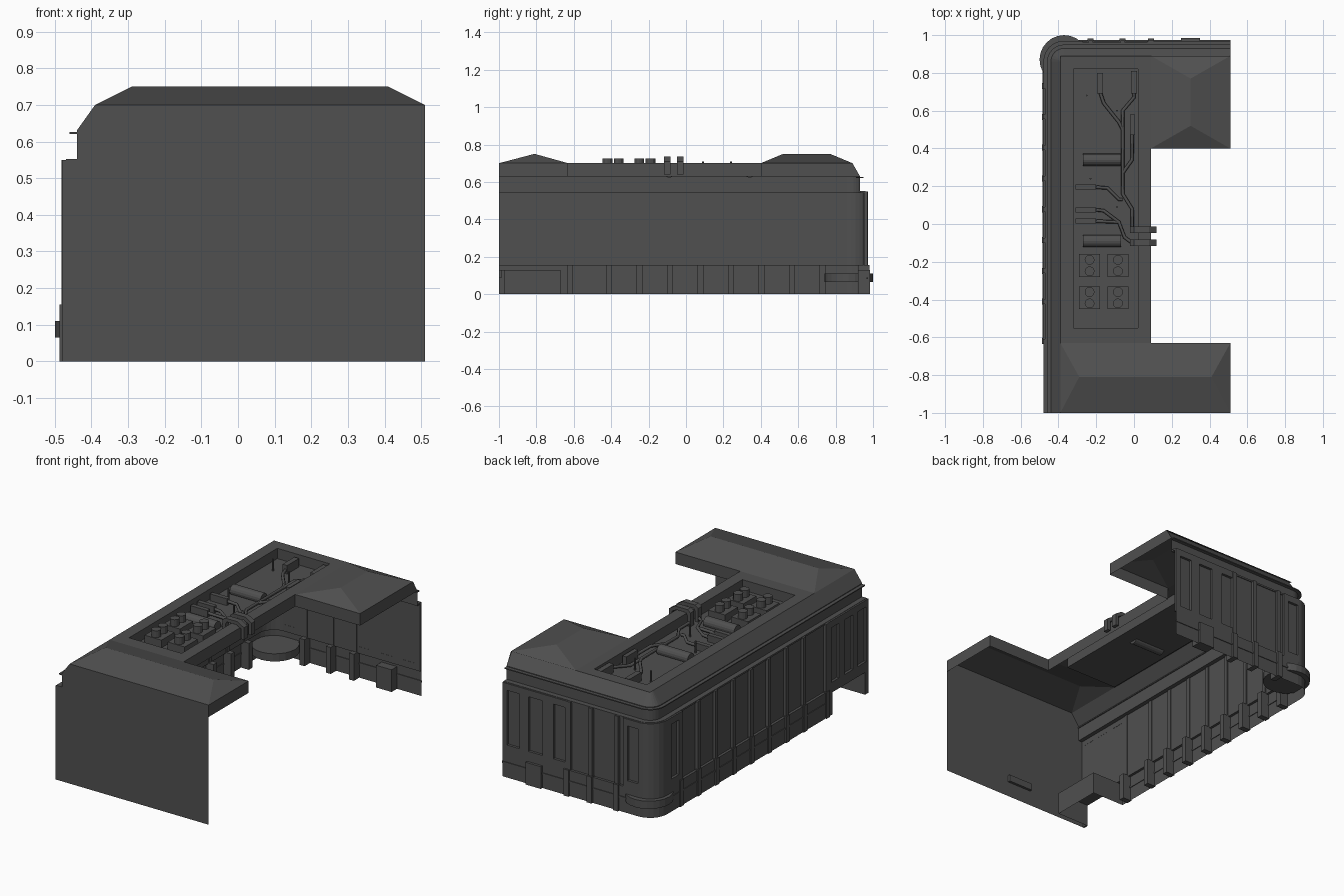
import bpy, bmesh, math
from mathutils import Vector

if "Cube" in bpy.data.objects:
    bpy.data.objects.remove(bpy.data.objects["Cube"])

grey = bpy.data.materials.new("dark_grey")
grey.use_nodes = True
GREY = (0.08, 0.08, 0.08, 1)
grey.diffuse_color = GREY
grey.node_tree.nodes["Principled BSDF"].inputs["Base Color"].default_value = GREY


def finish(name, bm, fix=True):
    if fix:
        bmesh.ops.recalc_face_normals(bm, faces=bm.faces)
    me = bpy.data.meshes.new(name)
    bm.to_mesh(me)
    bm.free()
    me.materials.append(grey)
    ob = bpy.data.objects.new(name, me)
    bpy.context.collection.objects.link(ob)
    return ob


def sheet(name, verts, faces):
    bm = bmesh.new()
    vs = [bm.verts.new(v) for v in verts]
    for f in faces:
        bm.faces.new([vs[i] for i in f])
    return finish(name, bm, False)


def boxes(name, items):
    """Each item is (x0, x1, y0, y1, z0, z1)."""
    bm = bmesh.new()
    for x0, x1, y0, y1, z0, z1 in items:
        vs = bmesh.ops.create_cube(bm, size=1)["verts"]
        bmesh.ops.scale(bm, verts=vs, vec=(x1 - x0, y1 - y0, z1 - z0))
        bmesh.ops.translate(bm, verts=vs, vec=((x0 + x1) / 2, (y0 + y1) / 2, (z0 + z1) / 2))
    return finish(name, bm)


def cylinder(name, at, radius, depth, sides=16, along_x=False):
    bm = bmesh.new()
    vs = bmesh.ops.create_cone(bm, cap_ends=True, segments=sides, radius1=radius,
                               radius2=radius, depth=depth)["verts"]
    for v in vs:
        if along_x:
            v.co = Vector((v.co.z, v.co.y, v.co.x))
        v.co += Vector(at)
    return finish(name, bm)


# Footprint: long side wall, rounded corner, back wall
W, N, E, S, R = -0.48, 0.97, 0.51, -1.0, 0.11


def path(inset, y_start=S, x_end=E):
    cx, cy, r = W + R, N - R, R - inset
    arc = [(cx - r * math.cos(a), cy + r * math.sin(a))
           for a in (math.pi / 2 * i / 6 for i in range(7))]
    return [(W + inset, y_start)] + arc + [(x_end, N - inset)]


def sweep(name, profile, y_start=S, x_end=E, closed=False):
    bm = bmesh.new()
    rows = [[bm.verts.new((x, y, z)) for x, y in path(i, y_start, x_end)] for i, z in profile]
    if closed:
        rows.append(rows[0])
    for a, b in zip(rows, rows[1:]):
        for k in range(len(a) - 1):
            bm.faces.new((a[k + 1], a[k], b[k], b[k + 1]))
    if closed:
        for k in (0, -1):
            bm.faces.new([r[k] for r in rows[:-1]])
    return finish(name, bm, closed)


# Walls: the profile runs from plinth to roof edge
sweep("plinth", [(0, 0), (0, 0.13)], y_start=-0.67)
sweep("wall", [(0, 0.13), (0, 0.15), (0.015, 0.15), (0.015, 0.55), (0.04, 0.55),
               (0.04, 0.63), (0.09, 0.70)])
sweep("upper_ledge", [(0.02, 0.62), (0.02, 0.626), (0.045, 0.626), (0.045, 0.62)], closed=True)
sweep("lower_ledge", [(0.01, 0.542), (0.01, 0.552), (0.04, 0.552), (0.04, 0.542)], closed=True)
sweep("corner_pier", [(0, 0.15), (0, 0.55), (0.014, 0.55), (0.014, 0.15)], 0.82, -0.38, True)

# End wall with roof slope shoulder
sheet("front_wall", [(W, S, 0), (E, S, 0), (E, S, 0.70), (-0.39, S, 0.70), (-0.44, S, 0.63),
                     (-0.44, S, 0.55), (W, S, 0.55)], [range(7)])
boxes("front_slot", [(-0.09, 0.07, -1.0, -0.985, 0.09, 0.13)])

# Service recess low in the side wall
sheet("side_recess", [(x, y, z) for z in (0, 0.13) for x, y in
                      ((W, -0.97), (-0.27, -0.97), (-0.27, -0.67), (W, -0.67))],
      [(0, 1, 5, 4), (1, 2, 6, 5), (2, 3, 7, 6), (4, 5, 6, 7)])
boxes("recess_jamb", [(W, W + 0.01, S, -0.97, 0, 0.13)])


# Panelled piers: stiles and rails stand proud of the recessed wall
def panelled(name, start, end, panels, back):
    spans, edge = [], start
    for a, b in panels:
        spans.append((edge, a, 0.15, 0.55))
        spans += [(a, b, 0.15, 0.19), (a, b, 0.51, 0.55)]
        edge = b
    spans.append((edge, end, 0.15, 0.55))
    t = 0.016
    if back:
        boxes(name, [(a, b, N - t, N, z0, z1) for a, b, z0, z1 in spans])
    else:
        boxes(name, [(W, W + t, a, b, z0, z1) for a, b, z0, z1 in spans])


panelled("side_front_pier", S, -0.63, [(-0.98, -0.90), (-0.86, -0.78), (-0.73, -0.66)], False)
panelled("side_corner_pier", 0.73, 0.86, [(0.75, 0.82)], False)
panelled("back_end_pier", 0.07, E, [(0.10, 0.18), (0.25, 0.34), (0.40, 0.48)], True)
panelled("back_corner_pier", -0.38, -0.27, [(-0.37, -0.30)], True)

# Ribs on the long wall and the back wall, with deep feet
side_ribs = [0.73 - 0.163 * i for i in range(8)] + [-0.62]
back_ribs = [-0.23, -0.06, 0.09]
boxes("side_ribs", [(W - 0.002, W + 0.02, y - 0.012, y + 0.012, 0.15, 0.55) for y in side_ribs])
boxes("side_rib_feet", [(W - 0.007, W + 0.05, y - 0.016, y + 0.016, 0, 0.155) for y in side_ribs])
boxes("back_ribs", [(x - 0.012, x + 0.012, N - 0.02, N + 0.002, 0.15, 0.55) for x in back_ribs])
boxes("back_rib_feet", [(x - 0.016, x + 0.016, N - 0.05, N + 0.012, 0, 0.155) for x in back_ribs])
boxes("back_service_box", [(0.25, 0.35, N - 0.05, N + 0.015, 0, 0.13)])
boxes("plinth_rails", [(W - 0.004, W + 0.004, -0.61, 0.84, 0.08, 0.09),
                       (-0.36, E, N - 0.004, N + 0.004, 0.08, 0.09)])
cylinder("corner_disc", (-0.37, 0.87, 0.088), 0.13, 0.045, 24)

# Flat roof ring with a sunken equipment tray
X0, X1, Y0, Y1, TOP, LOW = -0.39, 0.09, -0.63, 0.89, 0.70, 0.64
outer = [(X0, Y0), (X1, Y0), (X1, Y1), (X0, Y1)]
inner = [(-0.32, -0.55), (0.02, -0.55), (0.02, 0.82), (-0.32, 0.82)]
ring = [(*p, TOP) for p in outer + inner] + [(*p, LOW) for p in inner]
quads = [(i + o, (i + 1) % 4 + o, (i + 1) % 4 + o + 4, i + o + 4) for o in (0, 4) for i in range(4)]
sheet("roof_tray", ring, quads + [(8, 9, 10, 11)])


def hip_roof(name, x0, x1, y0, y1, ridge_a, ridge_b):
    base = [(x0, y0, TOP), (x1, y0, TOP), (x1, y1, TOP), (x0, y1, TOP)]
    ridge = [(*ridge_a, 0.75), (*ridge_b, 0.75)]
    if ridge_a[0] == ridge_b[0]:
        faces = [(0, 1, 4), (1, 2, 5, 4), (2, 3, 5), (3, 0, 4, 5)]
    else:
        faces = [(0, 1, 5, 4), (1, 2, 5), (2, 3, 4, 5), (3, 0, 4)]
    sheet(name, base + ridge, faces)


hip_roof("front_hip_roof", -0.39, E, S, -0.63, (-0.29, -0.81), (0.41, -0.81))
hip_roof("back_hip_roof", 0.09, E, 0.40, 0.89, (0.30, 0.52), (0.30, 0.77))

# Fascia around the open court
court = [(E, S), (E, -0.63), (X1, -0.63), (X1, 0.40), (E, 0.40), (E, 0.89)]
n = len(court)
sheet("fascia", [(*p, z) for z in (0.63, TOP) for p in court],
      [(i, i + 1, i + 1 + n, i + n) for i in range(n - 1)])
sheet("back_gable_end", [(E, 0.89, 0.63), (E, 0.93, 0.63), (E, 0.89, TOP)], [(0, 1, 2)])

# Fan units: four pads with two round caps each
pads = [(x, y) for x in (-0.235, -0.085) for y in (-0.22, -0.39)]
boxes("fan_pads", [(x - 0.055, x + 0.055, y - 0.06, y + 0.06, LOW, 0.685) for x, y in pads])
for x, y in pads:
    for dy in (-0.03, 0.03):
        cylinder("fan_cap", (x, y + dy, 0.70), 0.026, 0.05, 12)

# Horizontal tanks
for y in (0.34, -0.09):
    cylinder("tank", (-0.17, y, 0.655), 0.032, 0.20, 16, True)


# Pipes and their end boxes
def pipe(name, pts):
    cu = bpy.data.curves.new(name, "CURVE")
    cu.dimensions = "3D"
    cu.bevel_depth, cu.bevel_resolution = 0.009, 1
    sp = cu.splines.new("POLY")
    sp.points.add(len(pts) - 1)
    for p, (x, y) in zip(sp.points, pts):
        p.co = (x, y, 0.66, 1)
    cu.materials.append(grey)
    bpy.context.collection.objects.link(bpy.data.objects.new(name, cu))


pipe("long_pipe", [(-0.18, 0.70), (-0.16, 0.64), (-0.08, 0.54), (-0.06, 0.50), (-0.06, 0.16),
                   (-0.01, 0.08), (-0.01, -0.03)])
pipe("upper_pipe", [(0, 0.72), (0, 0.67), (-0.06, 0.60), (-0.06, 0.50)])
pipe("middle_pipe", [(-0.01, 0.48), (-0.01, 0.34), (-0.06, 0.27)])
pipe("cross_pipe", [(-0.20, 0.195), (-0.14, 0.19), (-0.08, 0.13), (-0.06, 0.13)])
pipe("lower_pipe", [(-0.20, 0.075), (-0.16, 0.07), (-0.08, 0.01), (-0.05, -0.07), (-0.01, -0.10)])
pipe("feeder_pipe", [(-0.20, 0.015), (-0.08, 0.01)])
boxes("pipe_ends", [(-0.195, -0.165, 0.69, 0.80, LOW, 0.69), (-0.015, 0.015, 0.69, 0.81, LOW, 0.69),
                    (-0.02, 0.005, 0.47, 0.58, LOW, 0.69)] +
      [(-0.31, -0.20, y - 0.013, y + 0.013, LOW, 0.68) for y in (0.195, 0.075, 0.015)])
for x, y in ((-0.25, 0.68), (-0.09, 0.60), (-0.23, 0.24), (-0.09, 0.09)):
    cylinder("pin", (x, y, 0.675), 0.005, 0.07, 6)

# Duct straps arching over the inner roof edge
arch = [(-0.02, 0.64), (-0.02, 0.72), (0, 0.735), (0.08, 0.735), (0.12, 0.71), (0.12, 0.64),
        (0.10, 0.64), (0.10, 0.70), (0.07, 0.715), (0.01, 0.715), (0, 0.70), (0, 0.64)]
for y in (-0.03, -0.10):
    bm = bmesh.new()
    face = bm.faces.new([bm.verts.new((x, y - 0.017, z)) for x, z in arch])
    ext = bmesh.ops.extrude_face_region(bm, geom=[face])["geom"]
    bmesh.ops.translate(bm, vec=(0, 0.034, 0), verts=[g for g in ext if isinstance(g, bmesh.types.BMVert)])
    bm.faces.ensure_lookup_table()
    finish("duct_strap", bm)
